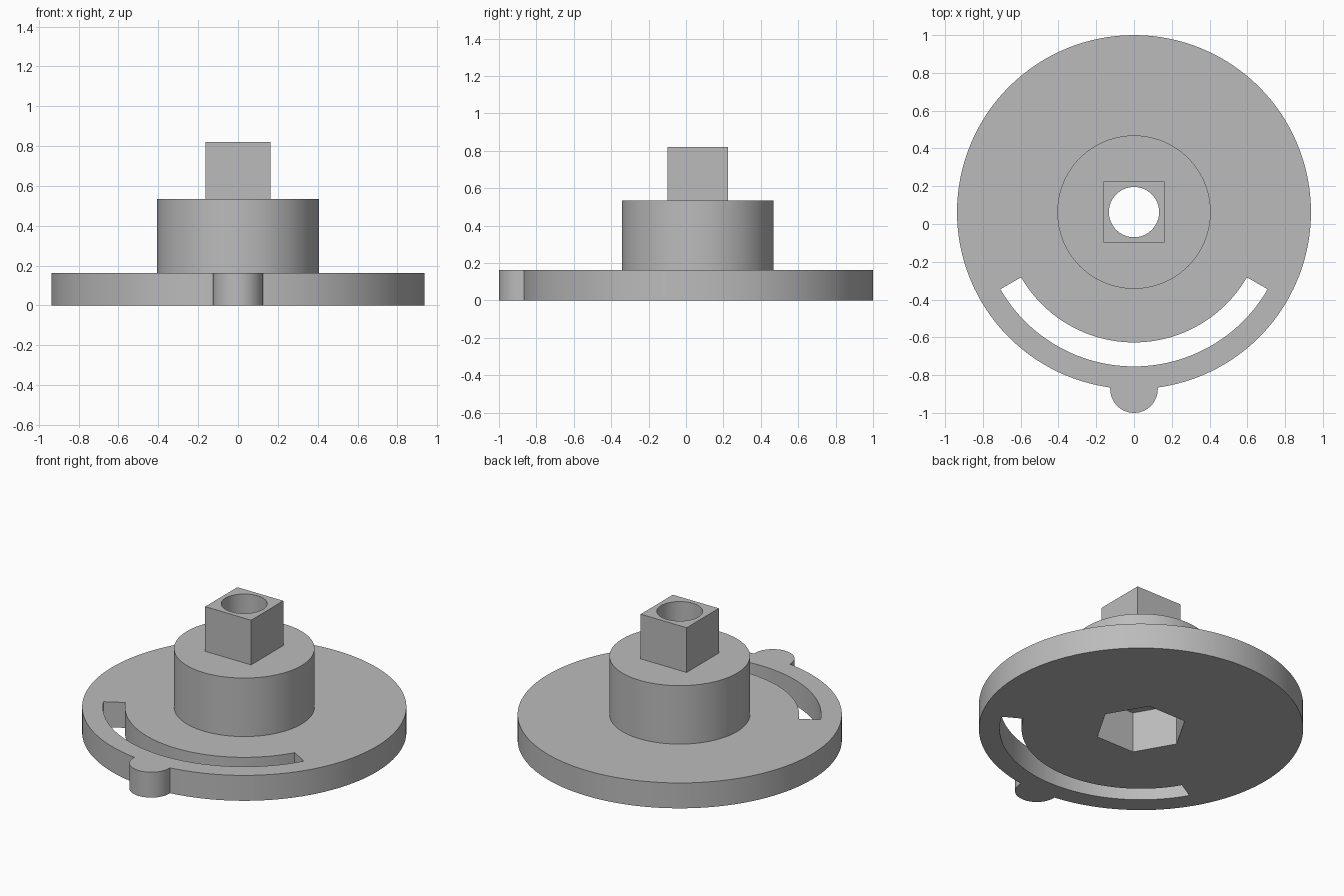
import bpy
import bmesh
from math import cos, sin, radians, tau

cube = bpy.data.objects.get("Cube")
if cube:
    bpy.data.objects.remove(cube, do_unlink=True)

AXIS_Y = 0.063
DISC_R, DISC_H = 0.937, 0.162
HUB_R, HUB_TOP = 0.406, 0.535
DRIVE_HALF, DRIVE_TOP = 0.162, 0.82
BORE_R = 0.133
HEX_R, HEX_DEPTH = 0.268, 0.26
SLOT_IN, SLOT_OUT, SLOT_HALF_ANGLE = 0.69, 0.817, 60
TAB_R = 0.126

grey = bpy.data.materials.new("plain grey")
grey.use_nodes = True
grey.diffuse_color = (0.5, 0.5, 0.5, 1)
grey.node_tree.nodes["Principled BSDF"].inputs["Base Color"].default_value = (0.5, 0.5, 0.5, 1)


def prism(name, outline, z0, z1):
    """Extrude a counter-clockwise outline, given about the main axis."""
    bm = bmesh.new()
    base = bm.faces.new([bm.verts.new((x, y + AXIS_Y, z0)) for x, y in outline])
    top = bmesh.ops.extrude_face_region(bm, geom=[base])["geom"]
    verts = [v for v in top if isinstance(v, bmesh.types.BMVert)]
    bmesh.ops.translate(bm, verts=verts, vec=(0, 0, z1 - z0))
    bmesh.ops.recalc_face_normals(bm, faces=bm.faces)
    mesh = bpy.data.meshes.new(name)
    bm.to_mesh(mesh)
    bm.free()
    mesh.materials.append(grey)
    obj = bpy.data.objects.new(name, mesh)
    bpy.context.collection.objects.link(obj)
    return obj


def ring(radius, sides, cy=0):
    return [(radius * cos(tau * i / sides), cy + radius * sin(tau * i / sides))
            for i in range(sides)]


def arc(radius, start, end, steps=48):
    angles = [radians(start + (end - start) * i / steps) for i in range(steps + 1)]
    return [(radius * cos(a), radius * sin(a)) for a in angles]


# Solid parts, each reaching into the one below so that they join cleanly
body = prism("slotted_disc_with_hub", ring(DISC_R, 128), 0, DISC_H)
tab = prism("pointer_tab", ring(TAB_R, 48, -DISC_R), 0, DISC_H)
hub = prism("hub", ring(HUB_R, 96), DISC_H / 2, HUB_TOP)
d = DRIVE_HALF
drive = prism("square_drive", [(-d, -d), (d, -d), (d, d), (-d, d)], HUB_TOP - 0.1, DRIVE_TOP)

# Cutters: curved slot, through bore and hexagonal pocket underneath
first, last = 270 - SLOT_HALF_ANGLE, 270 + SLOT_HALF_ANGLE
slot = prism("slot_cutter", arc(SLOT_OUT, first, last) + arc(SLOT_IN, last, first), -0.1, 0.3)
bore = prism("bore_cutter", ring(BORE_R, 64), -0.1, 1)
pocket = prism("hex_pocket_cutter", ring(HEX_R, 6), -0.1, HEX_DEPTH)

steps = [(tab, "UNION"), (hub, "UNION"), (drive, "UNION"),
         (slot, "DIFFERENCE"), (bore, "DIFFERENCE"), (pocket, "DIFFERENCE")]
for part, operation in steps:
    part.hide_render = True
    mod = body.modifiers.new(part.name, "BOOLEAN")
    mod.operation = operation
    mod.solver = "EXACT"
    mod.object = part

# Bake the joins and drop the construction pieces
bpy.context.view_layer.update()
result = bpy.data.meshes.new_from_object(
    body.evaluated_get(bpy.context.evaluated_depsgraph_get()))
body.modifiers.clear()
body.data = result
body.data.materials.clear()
body.data.materials.append(grey)
for poly in body.data.polygons:
    poly.material_index = 0
for part, _ in steps:
    bpy.data.objects.remove(part, do_unlink=True)

# Smooth round walls, crisp corners
bpy.ops.object.select_all(action="DESELECT")
body.select_set(True)
bpy.context.view_layer.objects.active = body
bpy.ops.object.shade_smooth_by_angle(angle=radians(30))
